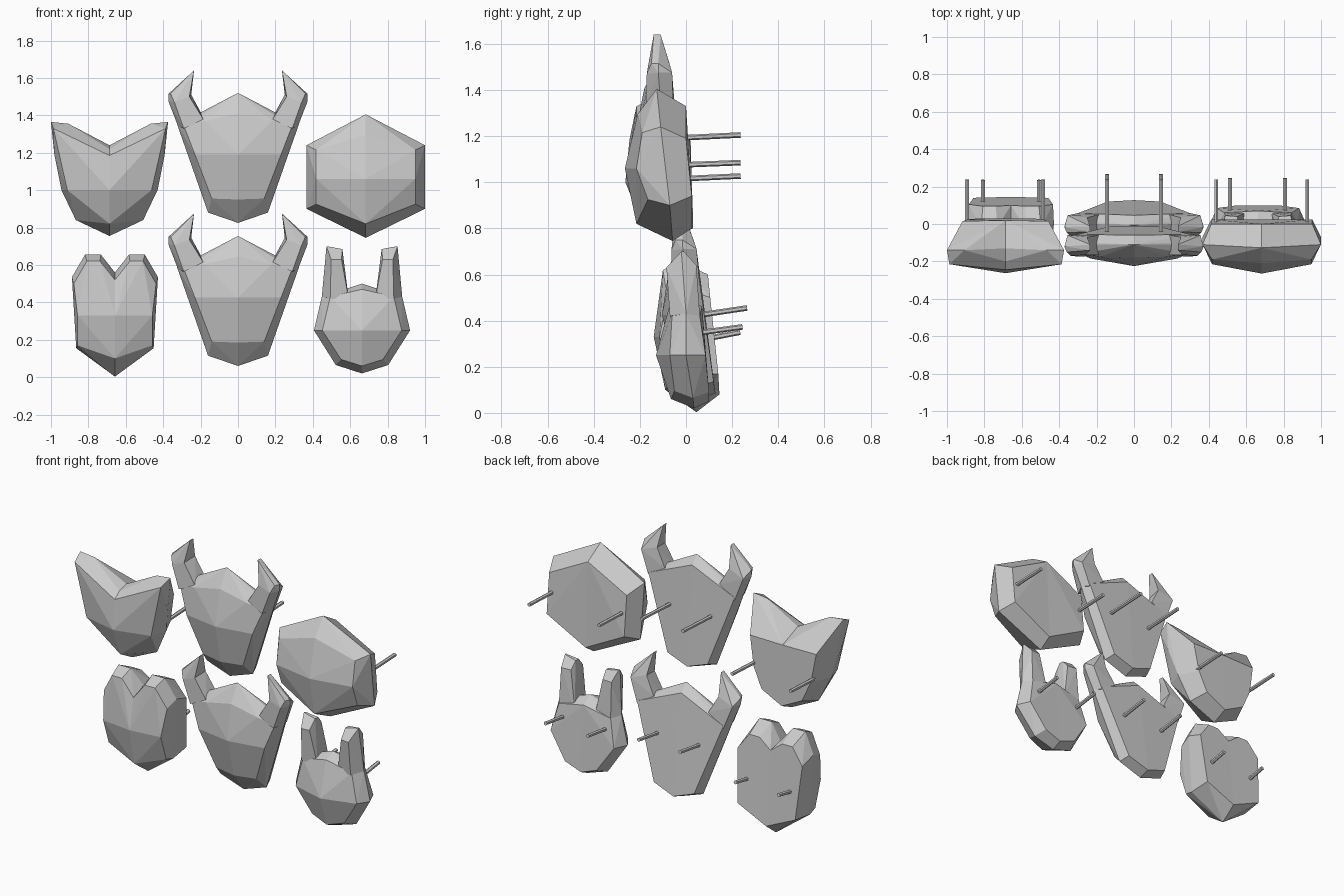
import bpy, bmesh
from mathutils import Vector, Matrix


def plaque(name, cx, hulls, shift=(0, 0, 0), lean=0.0, pivot=0.0):
    """Faceted half made of convex chunks, mirrored across its own centre line."""
    bm = bmesh.new()
    for pts in hulls:
        vs = [bm.verts.new((x, y - lean * (z - pivot), z)) for x, y, z in pts]
        bmesh.ops.convex_hull(bm, input=vs)
    # open the centre plane so both halves weld together
    inner = [f for f in bm.faces if all(abs(v.co.x) < 1e-5 for v in f.verts)]
    bmesh.ops.delete(bm, geom=inner, context='FACES_ONLY')
    loose = [v for v in bm.verts if not v.link_faces]
    bmesh.ops.delete(bm, geom=loose, context='VERTS')
    bmesh.ops.mirror(bm, geom=bm.verts[:] + bm.edges[:] + bm.faces[:],
                     axis='X', merge_dist=1e-4)
    bmesh.ops.dissolve_limit(bm, angle_limit=0.06, verts=bm.verts[:], edges=bm.edges[:])
    bmesh.ops.recalc_face_normals(bm, faces=bm.faces[:])
    bmesh.ops.translate(bm, verts=bm.verts[:], vec=Vector((cx, 0, 0)) + Vector(shift))
    finish(name, bm)


def finish(name, bm):
    me = bpy.data.meshes.new(name)
    bm.to_mesh(me)
    bm.free()
    bpy.context.collection.objects.link(bpy.data.objects.new(name, me))


def pegs(name, cx, dx, a, b):
    """Pair of thin pegs from (y, z) a to (y, z) b."""
    bm = bmesh.new()
    for s in (-1, 1):
        p, q = Vector((cx + s * dx, *a)), Vector((cx + s * dx, *b))
        d = q - p
        m = Matrix.Translation((p + q) / 2) @ d.to_track_quat('Z', 'Y').to_matrix().to_4x4()
        bmesh.ops.create_cone(bm, cap_ends=True, segments=6, radius1=0.012,
                              radius2=0.012, depth=d.length, matrix=m)
    finish(name, bm)


# hexagonal shield: back, rim, front
hexagon = [
    (0, 0, 1.33), (.27, 0, 1.19), (.27, .025, .94), (0, .025, .80),
    (0, -.127, 1.405), (.317, -.11, 1.24), (.317, -.07, .90), (0, -.058, .745),
    (0, -.21, 1.295), (.265, -.19, 1.215), (.265, -.215, 1.06), (0, -.265, 1.06),
    (.265, -.165, .925), (0, -.215, .82)]
plaque("hexagon_shield", .683, [hexagon])

# wide eared plaque
eared = [
    (0, .02, 1.18), (.23, .015, 1.18), (.20, .025, 1.0), (.14, .03, .87), (0, .03, .80),
    (0, -.13, 1.24), (.22, -.14, 1.355), (.313, -.14, 1.365), (.295, -.15, 1.19),
    (.257, -.10, 1.0), (.18, -.08, .84), (0, -.07, .755),
    (0, -.20, 1.22), (.30, -.215, 1.33), (.24, -.215, 1.185), (0, -.245, 1.185),
    (.225, -.205, 1.0), (0, -.263, 1.0), (.155, -.15, .90), (0, -.19, .82)]
plaque("wide_eared_plaque", -.687, [eared])

# notched plaque
notched = [
    (0, .10, .54), (.08, .095, .60), (.15, .095, .60), (.225, .105, .50),
    (.20, .14, .17), (0, .145, .08),
    (0, 0, .56), (.075, -.02, .655), (.16, -.02, .655), (.23, 0, .535),
    (.207, 0, .155), (0, .045, .003),
    (0, -.10, .52), (.08, -.10, .62), (.15, -.10, .62), (.22, -.08, .50),
    (.20, -.115, .33), (0, -.14, .33), (.20, -.06, .17), (0, -.09, .10)]
plaque("notched_plaque", -.658, [notched])

# horned plaque: body, horn base, horn tip
horn_body = [
    (0, -.06, 1.47), (.17, -.055, 1.38), (.30, -.055, 1.345), (.14, -.015, .90), (0, -.01, .85),
    (0, -.11, 1.52), (.19, -.10, 1.42), (.325, -.11, 1.35), (.16, -.08, .88), (0, -.08, .825),
    (0, -.18, 1.41), (.18, -.175, 1.37), (.29, -.16, 1.345), (.23, -.185, 1.19),
    (0, -.225, 1.19), (.14, -.15, .955), (0, -.175, .95)]
mid = [(.26, -.165, 1.50), (.25, -.07, 1.51), (.34, -.17, 1.47), (.355, -.06, 1.475),
       (.372, -.12, 1.475), (.372, -.12, 1.515)]
horn_base = mid + [(.18, -.165, 1.37), (.19, -.06, 1.40), (.29, -.175, 1.33),
                   (.30, -.055, 1.33), (.32, -.11, 1.34)]
horn_tip = mid + [(.235, -.14, 1.64), (.235, -.11, 1.64), (.36, -.15, 1.515)]
horned = [horn_body, horn_base, horn_tip]
plaque("horned_plaque_upper", 0, horned)
plaque("horned_plaque_lower", 0, horned, (0, .12, -.765), .05, 1.2)

# long eared plaque: head and ear
head = [
    (0, .07, .46), (.18, .06, .42), (.22, .085, .25), (.11, .10, .09), (0, .10, .05),
    (0, 0, .50), (.064, 0, .47), (.215, 0, .43), (.257, 0, .25), (.14, .03, .065), (0, .035, .02),
    (0, -.07, .47), (.17, -.06, .43), (.212, -.07, .25), (0, -.13, .25),
    (.112, -.05, .095), (0, -.065, .06)]
ear = [
    (.07, -.055, .41), (.07, .06, .41), (.17, -.07, .42), (.18, .06, .42), (.215, 0, .43),
    (.105, -.03, .685), (.105, 0, .685), (.19, -.02, .70), (.187, -.01, .70),
    (.11, -.08, .63), (.165, -.085, .63), (.11, .04, .64), (.175, .045, .64)]
plaque("long_eared_plaque", .663, [head, ear])

# mounting pegs
pegs("hexagon_pegs", .683, .243, (-.02, 1.075), (.237, 1.085))
pegs("wide_eared_pegs", -.69, .203, (-.02, 1.015), (.237, 1.027))
pegs("horned_upper_pegs", 0, .144, (-.07, 1.19), (.237, 1.205))
pegs("horned_lower_pegs", 0, .144, (.03, .42), (.265, .455))
pegs("notched_pegs", -.658, .15, (.08, .32), (.235, .35))
pegs("long_eared_pegs", .66, .147, (.04, .345), (.245, .373))
